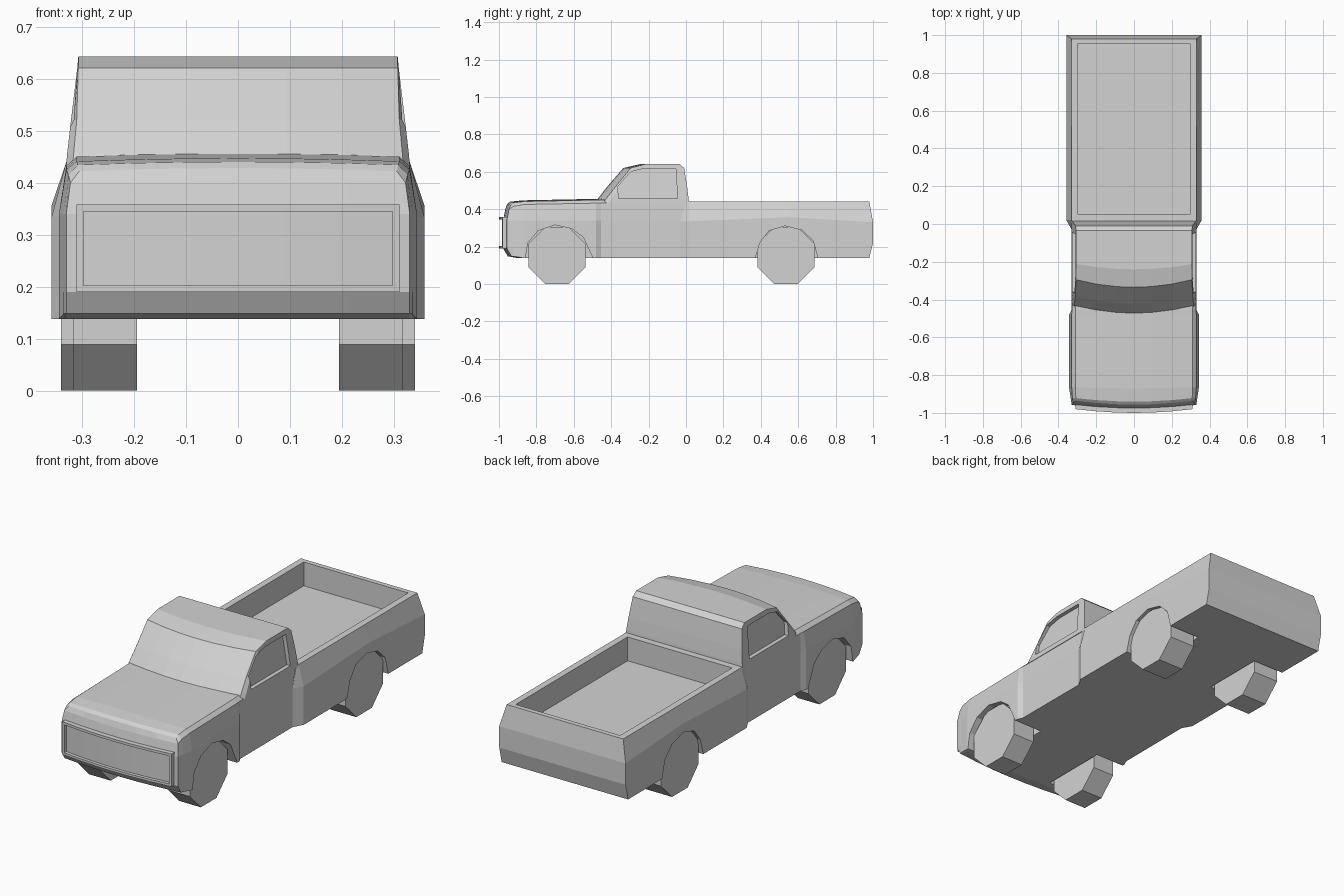
import bpy, bmesh, math
from mathutils import Matrix

if "Cube" in bpy.data.objects:
    bpy.data.objects.remove(bpy.data.objects["Cube"])

grey = bpy.data.materials.new("plain_grey")
grey.use_nodes = True
COLOR = (0.65, 0.65, 0.65, 1)
grey.diffuse_color = COLOR
grey.node_tree.nodes["Principled BSDF"].inputs["Base Color"].default_value = COLOR


def finish(name, bm):
    bmesh.ops.recalc_face_normals(bm, faces=bm.faces)
    mesh = bpy.data.meshes.new(name)
    bm.to_mesh(mesh)
    bm.free()
    mesh.materials.append(grey)
    obj = bpy.data.objects.new(name, mesh)
    bpy.context.collection.objects.link(obj)
    return obj


def block(name, us, nv, nw, place):
    """Closed box grid; place(u, j, k) gives the position of each surface point."""
    bm = bmesh.new()
    n = (len(us), nv, nw)
    verts = {}

    def vert(c):
        if c not in verts:
            verts[c] = bm.verts.new(place(us[c[0]], c[1], c[2]))
        return verts[c]

    for axis in range(3):
        a, b = [i for i in range(3) if i != axis]
        for end in (0, n[axis] - 1):
            for p in range(n[a] - 1):
                for q in range(n[b] - 1):
                    quad = []
                    for dp, dq in ((0, 0), (1, 0), (1, 1), (0, 1)):
                        c = [0, 0, 0]
                        c[axis], c[a], c[b] = end, p + dp, q + dq
                        quad.append(vert(tuple(c)))
                    bm.faces.new(quad)
    return finish(name, bm)


def side_prisms(name, poly, inner, outer):
    """Matching prisms on both sides from a (y, z) outline; inner(z) is the inner x."""
    bm = bmesh.new()
    for s in (-1, 1):
        a = [bm.verts.new((s * inner(z), y, z)) for y, z in poly]
        b = [bm.verts.new((s * outer, y, z)) for y, z in poly]
        bm.faces.new(a)
        bm.faces.new(b[::-1])
        for i in range(len(poly)):
            j = (i + 1) % len(poly)
            bm.faces.new((a[i], b[i], b[j], a[j]))
    return finish(name, bm)


def cut(obj, cutter):
    mod = obj.modifiers.new("cut", "BOOLEAN")
    mod.operation = "DIFFERENCE"
    mod.solver = "EXACT"
    mod.object = cutter
    bpy.context.view_layer.update()
    mesh = bpy.data.meshes.new_from_object(
        obj.evaluated_get(bpy.context.evaluated_depsgraph_get()))
    obj.modifiers.clear()
    obj.data = mesh
    bpy.data.objects.remove(cutter)


COLS = [-1, -0.65, -0.3, 0, 0.3, 0.65, 1]
BOTTOM = 0.138

# Lower body and hood: y, lower half width, shoulder half, top half, shoulder z, top z, bow
STATIONS = [
    (-0.978, 0.330, 0.322, 0.305, 0.400, 0.422, 0.020),
    (-0.940, 0.335, 0.326, 0.308, 0.415, 0.434, 0.018),
    (-0.870, 0.344, 0.330, 0.310, 0.425, 0.441, 0.006),
    (-0.480, 0.344, 0.330, 0.310, 0.432, 0.449, 0),
    (-0.455, 0.331, 0.328, 0.310, 0.432, 0.450, 0),
    (0.0, 0.330, 0.327, 0.310, 0.430, 0.440, 0)]
NOSE = [0.08, 0.025, 0, 0, 0.012, 0.022]


def body_point(u, j, k):
    y, low, mid, top, zs, zt, bow = STATIONS[j]
    half = (low, low, low, low, mid, top)[k]
    z = (BOTTOM, 0.148, 0.19, 0.34, zs, zt + 0.006 * (1 - u * u))[k]
    # the lowest nose row tucks under; the next row follows at a fixed lead
    if j == 1 and k == 0:
        y += 0.06
    return half * u, y + bow * u * u + (NOSE[k] if j == 0 else 0), z


body = block("body_and_hood", COLS, len(STATIONS), 6, body_point)

# Cab: z, windshield y, back y, front half width, side half width, bow
CAB = [
    (0.430, -0.490, 0.016, 0.318, 0.3305, 0.045),
    (0.455, -0.472, 0.014, 0.316, 0.3285, 0.045),
    (0.520, -0.422, 0.006, 0.310, 0.3210, 0.045),
    (0.620, -0.335, -0.010, 0.307, 0.309, 0.040),
    (0.642, -0.240, -0.035, 0.307, 0.307, 0.028)]


def cab_point(u, j, k):
    z, yf, yb, front, side, bow = CAB[k]
    t = (0, 0.06, 1)[j]
    y0 = yf + bow * u * u
    return (front if j == 0 else side) * u, y0 + (yb - y0) * t, z


cab = block("cab", COLS, 3, len(CAB), cab_point)
WINDOW = [(-0.36, 0.457), (-0.365, 0.52), (-0.295, 0.6), (-0.225, 0.617),
          (-0.055, 0.617), (-0.045, 0.457)]
cut(cab, side_prisms("window_cutter", WINDOW, lambda z: 0.308 - (z - 0.455) * 0.115, 0.5))

# Cargo bed with bowed tailgate and tapered front edge
BED_Y = [-0.03, 0.02, 0.55, 1.0]
CREASE = [0.335, 0.335, 0.357, 0.33]


def bed_point(u, j, k):
    half = 0.33 if j == 0 or k == 3 else 0.358
    y = BED_Y[j] - (0.02 if j == 3 and k in (0, 3) else 0)
    if k == 3 and j == 0:
        y = 0.0
    return half * u, y, (BOTTOM, 0.22, CREASE[j], 0.44)[k]


bed = block("cargo_bed", [-1, 1], 4, 4, bed_point)
cut(bed, block("bed_cutter", [-1, 1], 2, 2,
               lambda u, j, k: (0.296 * u, (0.05, 0.955)[j], (0.318, 0.6)[k])))

# Wheel arches
FRONT_ARCH = [(-0.865, 0.1), (-0.845, 0.22), (-0.79, 0.285), (-0.70, 0.315),
              (-0.61, 0.295), (-0.55, 0.25), (-0.48, 0.1)]
REAR_ARCH = [(0.36, 0.1), (0.395, 0.22), (0.445, 0.285), (0.53, 0.31),
             (0.62, 0.287), (0.68, 0.23), (0.715, 0.1)]
cut(body, side_prisms("front_arch_cutter", FRONT_ARCH, lambda z: 0.18, 0.5))
cut(bed, side_prisms("rear_arch_cutter", REAR_ARCH, lambda z: 0.18, 0.5))

# Front grille: bowed frame around a recessed panel


def bowed(half, ys, zs):
    return lambda u, j, k: (half * u, ys[j] + 0.02 * u * u, zs[k])


grille = block("grille", COLS, 2, 2, bowed(0.31, (-1.0, -0.96), (0.19, 0.358)))
cut(grille, block("grille_cutter", COLS, 2, 2,
                  bowed(0.297, (-1.1, -0.984), (0.202, 0.345))))

# Eight-sided wheels, the front pair narrower
for end, y, outer in (("front", -0.69, 0.317), ("rear", 0.535, 0.34)):
    for side, s in (("left", 1), ("right", -1)):
        bm = bmesh.new()
        spin = Matrix.Rotation(math.pi / 2, 4, "Y") @ Matrix.Rotation(math.pi / 8, 4, "Z")
        bmesh.ops.create_cone(bm, cap_ends=True, segments=8, radius1=0.165, radius2=0.165,
                              depth=outer - 0.194,
                              matrix=Matrix.Translation((s * (outer + 0.194) / 2, y, 0.1525)) @ spin)
        finish(f"{end}_{side}_wheel", bm)
